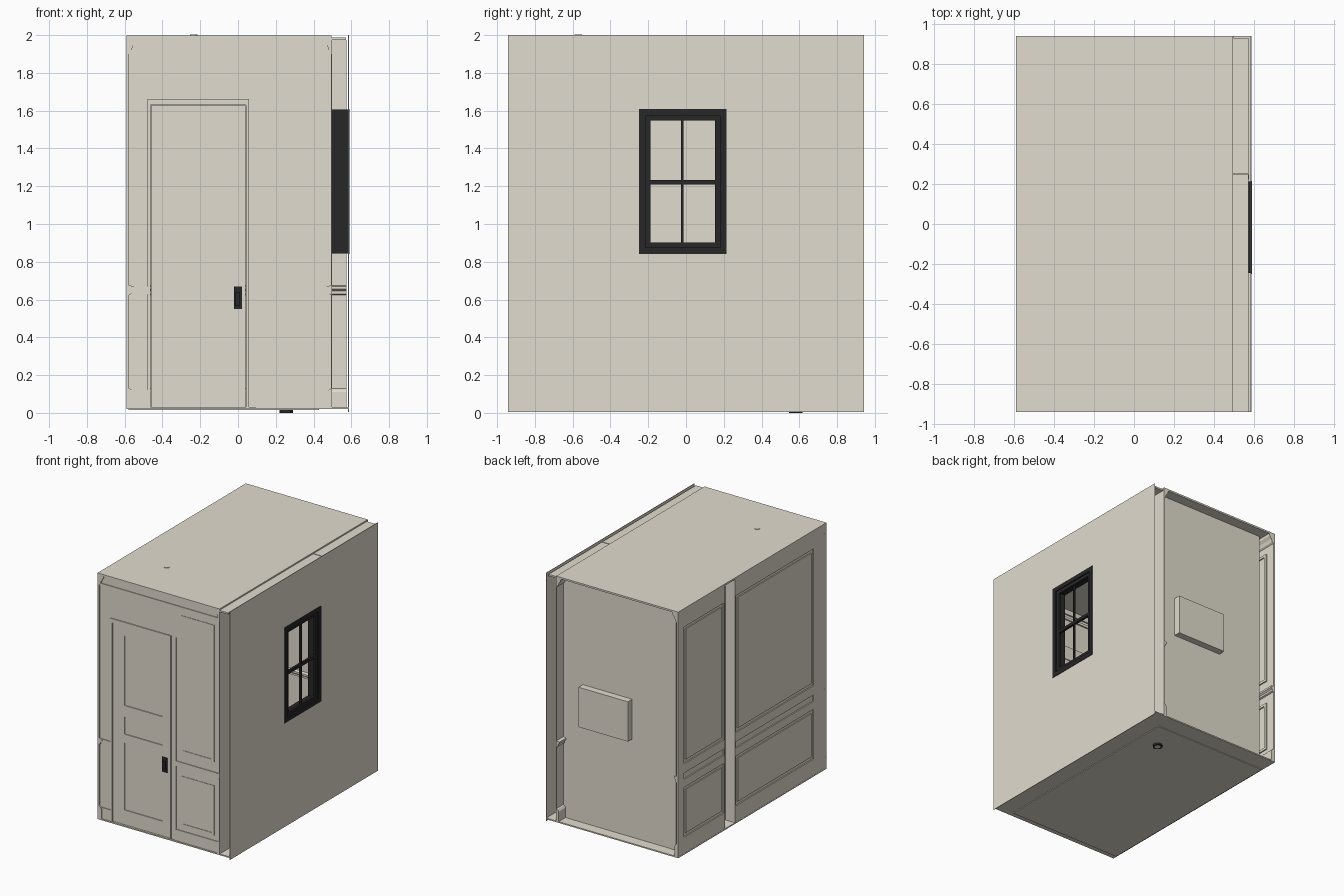
import bpy, bmesh, math
from mathutils import Matrix, Vector

if "Cube" in bpy.data.objects:
    bpy.data.objects.remove(bpy.data.objects["Cube"])


def material(name, col):
    m = bpy.data.materials.new(name)
    m.diffuse_color = (*col, 1)
    m.use_nodes = True
    m.node_tree.nodes["Principled BSDF"].inputs["Base Color"].default_value = m.diffuse_color
    return m


CREAM = material("warm cream", (0.755, 0.715, 0.62))
BLACK = material("matt black", (0.02, 0.02, 0.021))


def finish(name, bm, mat):
    me = bpy.data.meshes.new(name)
    bm.to_mesh(me)
    bm.free()
    me.materials.append(mat)
    ob = bpy.data.objects.new(name, me)
    bpy.context.collection.objects.link(ob)
    return ob


def boxes(name, items, mat=CREAM):
    """One object from boxes given as (x0, x1, y0, y1, z0, z1)."""
    bm = bmesh.new()
    for x0, x1, y0, y1, z0, z1 in items:
        c = Vector(((x0 + x1) / 2, (y0 + y1) / 2, (z0 + z1) / 2))
        s = Matrix.Diagonal((abs(x1 - x0), abs(y1 - y0), abs(z1 - z0), 1))
        bmesh.ops.create_cube(bm, size=1, matrix=Matrix.Translation(c) @ s)
    return finish(name, bm, mat)


def ring(u0, u1, z0, z1, w):
    """Four strips forming a rectangular frame of width w, as (u0, u1, z0, z1)."""
    return [(u0, u1, z1 - w, z1), (u0, u1, z0, z0 + w),
            (u0, u0 + w, z0 + w, z1 - w), (u1 - w, u1, z0 + w, z1 - w)]


def around(u0, u1, z0, z1, a0, a1, b0, b1):
    """Wall rectangle with a rectangular opening."""
    return [(u0, u1, z0, b0), (u0, u1, b1, z1), (u0, a0, b0, b1), (a1, u1, b0, b1)]


def on_x(rects, x0, x1):
    return [(x0, x1, *r) for r in rects]


def on_y(rects, y0, y1):
    return [(r[0], r[1], y0, y1, r[2], r[3]) for r in rects]


def moulding(name, prof, axis, face, sgn, a, b):
    """Sweep a (depth, height) profile along a wall face."""
    bm = bmesh.new()

    def vert(d, z, t):
        w = face + sgn * d
        return bm.verts.new((w, t, z) if axis == 'x' else (t, w, z))
    A = [vert(d, z, a) for d, z in prof]
    B = [vert(d, z, b) for d, z in prof]
    n = len(prof)
    for i in range(n):
        bm.faces.new((A[i], A[(i + 1) % n], B[(i + 1) % n], B[i]))
    bm.faces.new(A)
    bm.faces.new(B[::-1])
    bmesh.ops.recalc_face_normals(bm, faces=bm.faces)
    return finish(name, bm, CREAM)


def cylinder(name, x, y, z0, z1, r, mat, n=24):
    bm = bmesh.new()
    bmesh.ops.create_cone(bm, cap_ends=True, segments=n, radius1=r, radius2=r, depth=z1 - z0,
                          matrix=Matrix.Translation((x, y, (z0 + z1) / 2)))
    return finish(name, bm, mat)


CORNICE = [(0, 1.985), (.04, 1.985), (.036, 1.965), (.02, 1.945), (.012, 1.92), (0, 1.91)]
RAIL = [(0, .675), (.025, .67), (.025, .655), (.012, .645), (.012, .63), (0, .625)]
BASE = [(0, .03), (.02, .03), (.02, .11), (.01, .125), (0, .13)]


def trims(label, axis, face, sgn, a, b, parts=(CORNICE, RAIL, BASE)):
    for part, prof in zip(("cornice", "chair_rail", "skirting"), parts):
        moulding(f"{label}_{part}", prof, axis, face, sgn, a, b)


L, R, E = -.59, .587, .942      # outer bounds in x and y
IN = .495                       # inner right wall
YF, YB = -.93, .855             # front and back wall planes
UP, LOW = (.75, 1.85), (.16, .56)

# Floor, tray and ceiling
boxes("floor", [(L, R, -E, E, .02, .03)])
boxes("floor_tray", [(-.58, .43, -.9, .8, .014, .022)])
boxes("ceiling", [(L, IN, -E, E, 1.985, 1.999)])
boxes("ceiling_edge_strip", [(IN, .572, -E, .247, 1.975, 1.988),
                             (IN, .572, .253, .93, 1.975, 1.988)])
cylinder("ceiling_vent", -.235, -.57, 1.985, 2.003, .02, CREAM)

# Drain under the floor
cylinder("drain_collar", .256, .58, 0, .02, .036, BLACK)
cylinder("drain_centre", .256, .58, -.0005, .01, .024, CREAM)

# Right side: outer skin, inner wall and a fin between them
WIN = (-.24, .205, .85, 1.60)
boxes("right_outer_wall", on_x(around(-E, E, .005, 2.0, *WIN), .583, R))
boxes("right_inner_wall", on_x(around(-E, E, .03, 1.985, *WIN), IN - .002, IN + .002))
boxes("right_fin", [(IN, .575, .248, .254, .03, 1.975)])
trims("right", 'x', IN - .002, -1, -E, E)
trims("right_fin", 'y', .248, -1, IN + .002, .575, (CORNICE, RAIL, BASE)[1:])

# Window: deep jamb, sash and glazing bars
boxes("window_jamb", on_x(ring(-.245, .212, .845, 1.605, .03), IN, .588), BLACK)
boxes("window_casing", on_x(ring(-.25, .215, .84, 1.608, .035), .582, .591), BLACK)
boxes("window_sash", on_x(ring(-.217, .183, .873, 1.577, .03), .56, .58), BLACK)
boxes("window_bars", [(.56, .58, -.19, .16, 1.208, 1.232),
                      (.563, .577, -.026, -.012, .9, 1.55)], BLACK)

# Left wall: panelled skin with a hollow pilaster
bays = ((-E, .22, -.78, .205), (.345, E, .36, .865))
walls, fields, frames, surround = [], [], [], []
for y0, y1, p0, p1 in bays:
    walls.append((y0, y1, .03, 1.985))
    for z0, z1 in (UP, LOW):
        fields.append((p0 + .025, p1 - .025, z0 + .025, z1 - .025))
        frames += ring(p0, p1, z0, z1, .02)
    surround += [(y0, p0, .03, 1.985), (p1, y1, .03, 1.985), (p0, p1, .03, LOW[0]),
                 (p0, p1, LOW[1], .625), (p0, p1, .675, UP[0]), (p0, p1, UP[1], 1.985)]
boxes("left_wall", on_x(walls, -.580, -.576))
boxes("left_panel_fields", on_x(fields, -.587, -.580))
boxes("left_panel_mouldings", on_x(frames, -.576, -.566))
boxes("left_panel_surrounds", on_x(surround, -.589, -.580))
boxes("left_pilaster", [(-.505, -.5, .215, .35, .03, 1.985),
                        (-.588, -.5, .215, .22, .03, 1.985),
                        (-.588, -.5, .345, .35, .03, 1.985)])
for i, bay in enumerate(bays):
    trims(f"left_{i}", 'x', -.576, 1, bay[0], bay[1])

# Back wall with outward box
boxes("back_wall", [(-.51, IN, YB - .005, YB, .03, 1.985)])
boxes("back_niche_box", [(-.12, .32, YB, .91, .82, 1.14)])
trims("back", 'y', YB - .005, -1, -.51, IN - .002)

# Front wall with door opening and wainscot
DOOR = (-.465, .045, .03, 1.63)
boxes("front_wall", on_y(around(L, IN, .029, 1.985, *DOOR), YF, YF + .006))
front_frames = ring(.15, .44, *UP, .018) + ring(.15, .44, *LOW, .018)
boxes("front_panel_mouldings", on_y(front_frames, YF - .004, YF + .016))
bands = [(a, b, z0, z1) for a, b in ((L, -.478), (.10, IN)) for z0, z1 in ((.63, .67), (.03, .12))]
bands += [(L, IN, 1.9, 1.92), (L, IN, 1.945, 1.985)]
boxes("front_rails", on_y(bands, YF - .006, YF + .018))
casing = [(-.478, -.462, .03, 1.663), (.042, .058, .03, 1.663), (-.478, .058, 1.63, 1.663)]
boxes("door_casing", on_y(casing, YF - .008, YF + .02))
boxes("door_side_trim", [(.095, .105, YF - .005, YF + .012, .03, 1.66)])

# Door: rails and stiles around three sunk panels
dz = [.032, .15, .69, .76, .90, .99, 1.55, 1.628]
door = [(-.46, -.36, .032, 1.628), (-.02, .04, .032, 1.628)]
door += [(-.36, -.02, dz[i], dz[i + 1]) for i in (0, 2, 4, 6)]
boxes("door_frame", on_y(door, YF, YF + .024))
boxes("door_panels", [(-.36, -.02, YF + .007, YF + .017, .1, 1.6)])

# Handle: plate, spindle and lever on both faces
handle = []
for s, y in ((-1, YF), (1, YF + .024)):
    handle += [(-.022, .022, y, y + s * .004, .55, .67),
               (-.008, .008, y, y + s * .012, .62, .636),
               (-.012, .010, y + s * .007, y + s * .012, .565, .64)]
boxes("door_handle", handle, BLACK)
